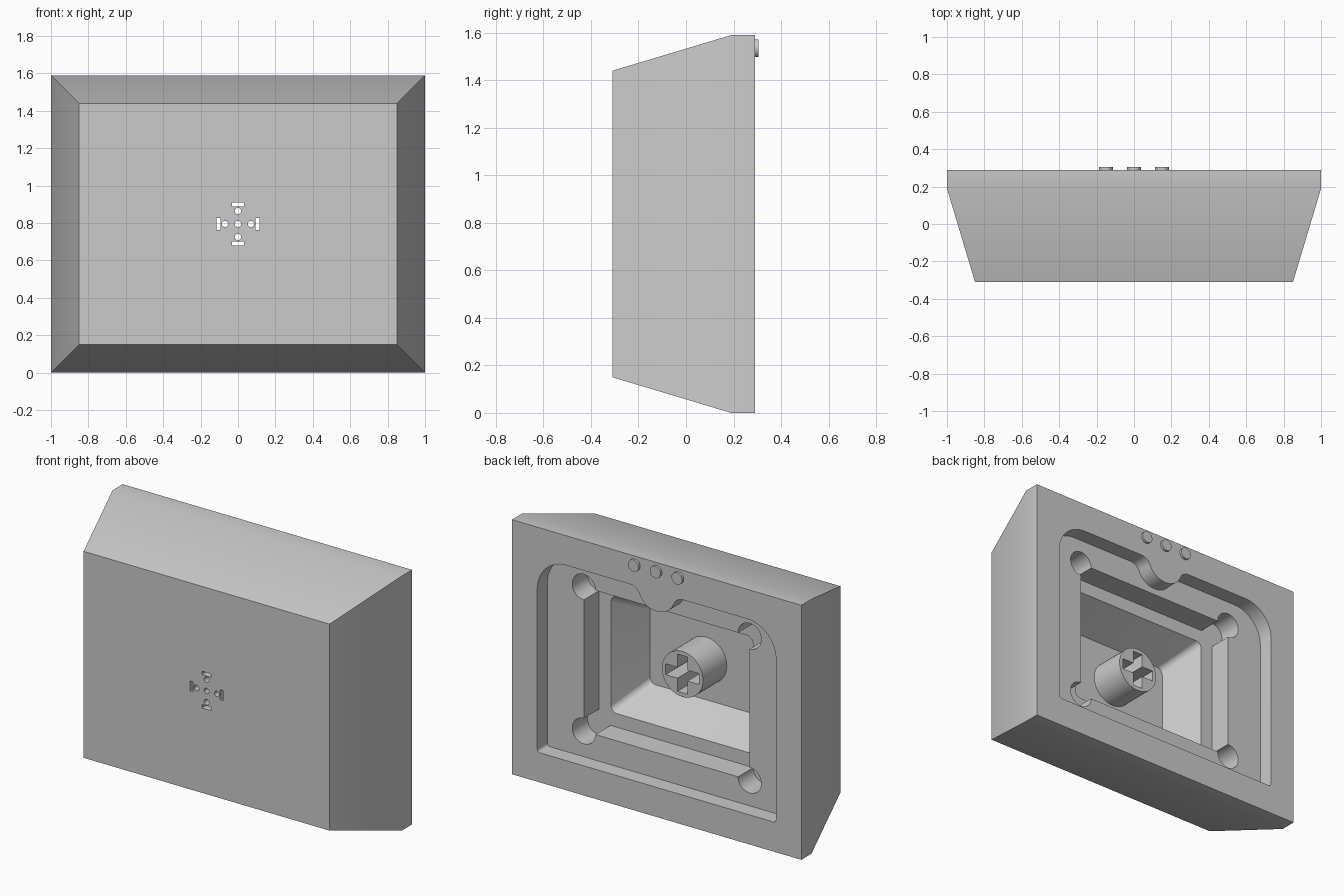
import bpy, bmesh, math
from mathutils import Vector

cube = bpy.data.objects.get("Cube")
if cube:
    bpy.data.objects.remove(cube, do_unlink=True)

GREY = (0.6, 0.6, 0.6, 1)
plastic = bpy.data.materials.new("grey plastic")
plastic.use_nodes = True
plastic.diffuse_color = GREY
plastic.node_tree.nodes["Principled BSDF"].inputs["Base Color"].default_value = GREY

MID = 0.795  # height of the cap's centre


# Outlines: lists of (x, z) points, counter-clockwise from the front
def arc(r, start, sweep, cx, cz, n):
    return [(cx + r * math.cos(math.radians(start + sweep * i / n)),
             cz + r * math.sin(math.radians(start + sweep * i / n))) for i in range(n + 1)]


def circle(r, cx=0, cz=MID, n=48):
    return arc(r, 0, 360, cx, cz, n)[:-1]


def rounded(corners, steps=10):
    """Outline from (x, z, radius) corners, each replaced by an arc."""
    pts, n = [], len(corners)
    for i, (x, z, r) in enumerate(corners):
        if r == 0:
            pts.append((x, z))
            continue
        p = Vector((x, z))
        a = (Vector(corners[i - 1][:2]) - p).normalized()
        b = (Vector(corners[(i + 1) % n][:2]) - p).normalized()
        half = a.angle(b) / 2
        centre = p + (a + b).normalized() * (r / math.sin(half))
        t = r / math.tan(half)
        start, end = p + a * t - centre, p + b * t - centre
        for k in range(steps + 1):
            q = centre + start.lerp(end, k / steps).normalized() * r
            pts.append((q.x, q.y))
    return pts


def rect(hx, hz, r=0, cx=0, cz=MID):
    return rounded([(cx + sx * hx, cz + sz * hz, r)
                    for sx, sz in ((-1, -1), (1, -1), (1, 1), (-1, 1))])


# Surface builders
def walls(bm, *sections):
    """Join (y, outline) sections into a tube; return its rings of vertices."""
    rings = [[bm.verts.new((x, y, z)) for x, z in pts] for y, pts in sections]
    for lo, hi in zip(rings, rings[1:]):
        for i in range(len(lo)):
            bm.faces.new((lo[i - 1], hi[i - 1], hi[i], lo[i]))
    return rings


def fill(bm, *rings):
    """Flat face bounded by the first ring, with the others as holes."""
    edges = [bm.edges.get((r[i - 1], r[i])) for r in rings for i in range(len(r))]
    bmesh.ops.triangle_fill(bm, use_beauty=True, edges=edges, normal=(0, -1, 0))


def finish(name, bm):
    bm.normal_update()
    bmesh.ops.recalc_face_normals(bm, faces=bm.faces)
    mesh = bpy.data.meshes.new(name)
    bm.to_mesh(mesh)
    bm.free()
    mesh.materials.append(plastic)
    obj = bpy.data.objects.new(name, mesh)
    bpy.context.collection.objects.link(obj)
    bpy.ops.object.select_all(action="DESELECT")
    obj.select_set(True)
    bpy.context.view_layer.objects.active = obj
    bpy.ops.object.shade_smooth_by_angle(angle=math.radians(30))


FRONT, FLOOR, LEDGE, STEP, RIM = -0.31, -0.2, 0.04, 0.19, 0.29

# Recess outline, with a rounded tab hanging from its top edge
right_half = [(0.825, 0.185, 0.02), (0.825, 1.405, 0.2), (0.14, 1.405, 0.07), (0.08, 1.285, 0.12)]
recess = rounded(right_half + [(-x, z, r) for x, z, r in reversed(right_half)])

# Pocket outline, with round reliefs at the corners
pocket = []
for k, (sx, sz) in enumerate(((-1, -1), (1, -1), (1, 1), (-1, 1))):
    pocket += arc(0.08, 90 * k - 270, 270, sx * 0.573, MID + sz * 0.45, 30)

# Cross of small holes through the front wall
holes = [circle(0.017, n=24)]
for dx, dz in ((1, 0), (-1, 0), (0, 1), (0, -1)):
    holes.append(circle(0.017, dx * 0.07, MID + dz * 0.07, 24))
    holes.append(rect(0.011 if dx else 0.032, 0.011 if dz else 0.032, 0.004,
                      dx * 0.104, MID + dz * 0.104))

# Cap body: tapered shell outside, stepped hollow inside
bm = bmesh.new()
shell = walls(bm, (FRONT, rect(0.85, 0.645)), (STEP, rect(1, MID)), (RIM, rect(1, MID)))
recess_rings = walls(bm, (STEP, recess), (RIM, recess))
pocket_rings = walls(bm, (LEDGE, pocket), (STEP, pocket))
cavity = walls(bm, (FLOOR, rect(0.388, 0.25, 0.04)), (LEDGE, rect(0.49, 0.365, 0.04)))
hole_rings = [walls(bm, (FRONT, h), (FLOOR, h)) for h in holes]
fill(bm, shell[0], *[h[0] for h in hole_rings])
fill(bm, shell[-1], recess_rings[1])
fill(bm, recess_rings[0], pocket_rings[1])
fill(bm, pocket_rings[0], cavity[1])
fill(bm, cavity[0], *[h[1] for h in hole_rings])
finish("cap_body", bm)

# Mounting stem with a cross-shaped socket, standing on the cavity floor
L, W = 0.116, 0.034
socket = []
for k in range(4):
    c, s = round(math.cos(k * math.pi / 2)), round(math.sin(k * math.pi / 2))
    socket += [(x * c - z * s, MID + x * s + z * c) for x, z in ((L, -W), (L, W), (W, W))]
bm = bmesh.new()
outer = walls(bm, (FLOOR, circle(0.142)), (0.035, circle(0.142)))
inner = walls(bm, (FLOOR, socket), (0.035, socket))
fill(bm, outer[1], inner[1])
fill(bm, outer[0], inner[0])
finish("mounting_stem", bm)

# Three marker studs above the tab
for side, x in (("left", 0.15), ("centre", 0), ("right", -0.15)):
    bm = bmesh.new()
    disc = circle(0.037, x, 1.535)
    for ring in walls(bm, (RIM - 0.005, disc), (0.305, disc)):
        fill(bm, ring)
    finish("stud_" + side, bm)
